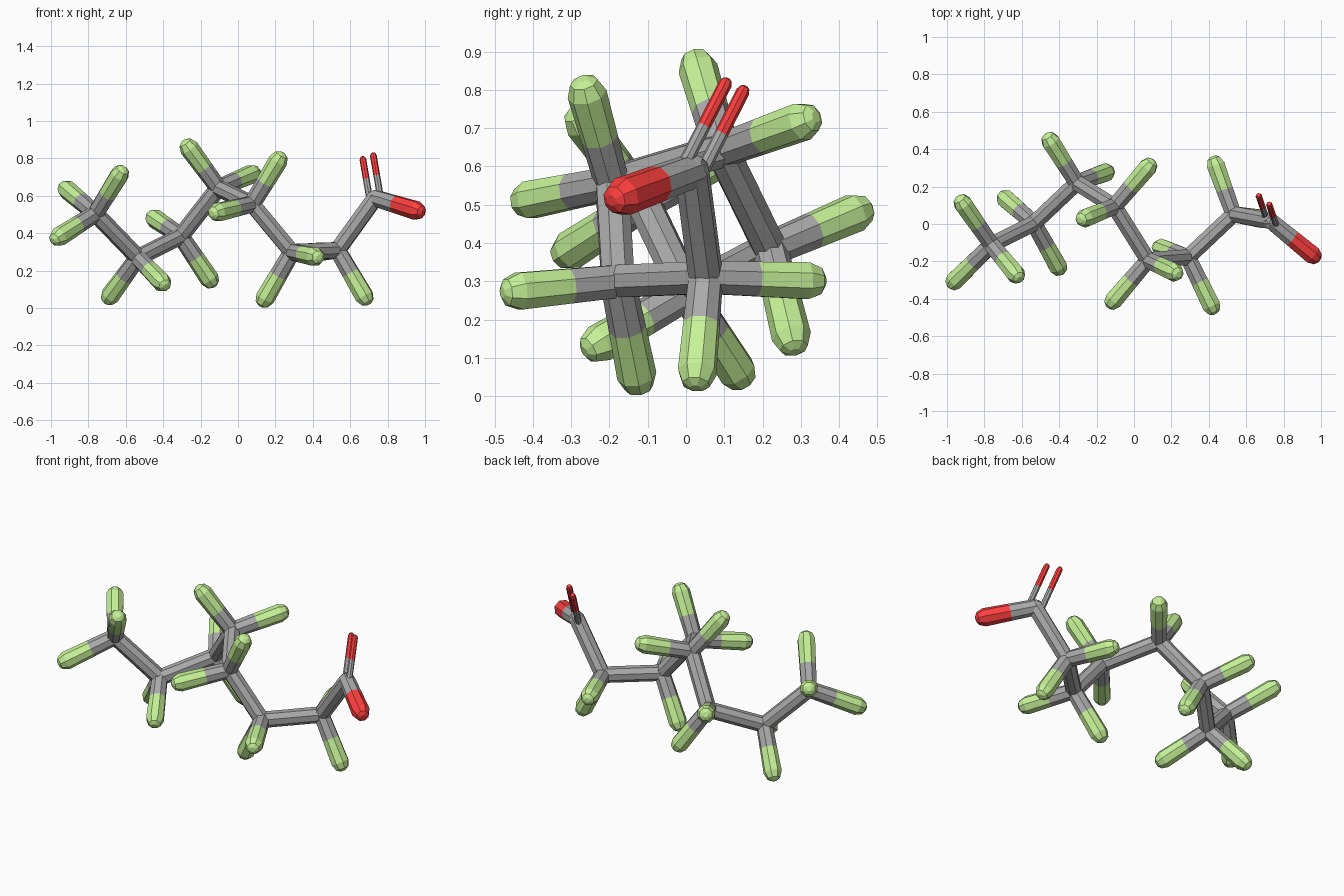
import bpy, bmesh, math
from mathutils import Vector

if "Cube" in bpy.data.objects:
    bpy.data.objects.remove(bpy.data.objects["Cube"])

SIDES = 8
R_C, R_TIP, R_THIN = 0.046, 0.052, 0.018


def material(name, rgb):
    m = bpy.data.materials.new(name)
    m.diffuse_color = (*rgb, 1)
    m.use_nodes = True
    m.node_tree.nodes["Principled BSDF"].inputs["Base Color"].default_value = m.diffuse_color
    return m


GREY = material("carbon_grey", (0.4, 0.4, 0.4))
GREEN = material("fluorine_green", (0.56, 0.88, 0.31))
RED = material("oxygen_red", (1.0, 0.05, 0.05))


def rod(name, a, b, ra, rb, mat, dome_a=False, dome_b=False):
    """Faceted rod from a to b with optional domed ends."""
    a, b = Vector(a), Vector(b)
    length = (b - a).length
    c = math.sqrt(0.5)
    profile = [(0, ra), (length, rb)]
    if dome_a:
        profile = [(-0.95 * ra, ra * 0.3), (-c * ra, ra * c)] + profile
    if dome_b:
        profile += [(length + c * rb, rb * c), (length + 0.95 * rb, rb * 0.3)]
    rot = (b - a).to_track_quat('Z', 'Y')
    bm = bmesh.new()
    rings = []
    for h, r in profile:
        ring = []
        for i in range(SIDES):
            t = math.tau * (i + 0.5) / SIDES
            ring.append(bm.verts.new(a + rot @ Vector((r * math.cos(t), r * math.sin(t), h))))
        rings.append(ring)
    for lo, hi in zip(rings, rings[1:]):
        for i in range(SIDES):
            j = (i + 1) % SIDES
            bm.faces.new((lo[i], lo[j], hi[j], hi[i]))
    if dome_a:
        bm.faces.new(rings[0][::-1])
    if dome_b:
        bm.faces.new(rings[-1])
    me = bpy.data.meshes.new(name)
    bm.to_mesh(me)
    bm.free()
    me.materials.append(mat)
    ob = bpy.data.objects.new(name, me)
    bpy.context.collection.objects.link(ob)
    return ob


def branch(name, start, tip, mat, r0=R_C, r1=R_TIP):
    """Two-colour rod: grey half at the carbon, coloured half to the tip."""
    start, tip = Vector(start), Vector(tip)
    end = tip - (tip - start).normalized() * r1 * 0.95
    mid, rm = (start + end) / 2, (r0 + r1) / 2
    rod(name + "_inner", start, mid, r0, rm, GREY, dome_a=True)
    rod(name + "_outer", mid, end, rm, r1, mat, dome_b=True)


# Carbon chain joints, each with the tips of its fluorine branches
chain = [
    ((-.762, -.11, .505), [(-.94, .145, .655), (-.61, -.295, .75), (-.99, -.335, .36)]),
    ((-.535, .003, .27), [(-.71, .155, .03), (-.385, -.265, .115)]),
    ((-.306, .22, .385), [(-.47, .48, .495), (-.125, .285, .115)]),
    ((-.105, .094, .642), [(-.29, .02, .895), (.105, .34, .73)]),
    ((.075, -.193, .556), [(.24, -.27, .83), (-.14, -.445, .505)]),
    ((.288, -.178, .30), [(.12, -.12, .01), (.435, -.48, .27)]),
    ((.532, .052, .31), [(.70, .025, .02), (.42, .362, .30)]),
    ((.733, .015, .588), []),
]

# Backbone
for i in range(len(chain) - 1):
    rod(f"backbone_rod_{i + 1}", chain[i][0], chain[i + 1][0], R_C, R_C, GREY, True, True)

# Fluorine branches
for i, (joint, tips) in enumerate(chain):
    for k, tip in enumerate(tips):
        branch(f"fluorine_rod_{i + 1}_{k + 1}", joint, tip, GREEN)

# Acid end: one thick oxygen rod and a pair of thin parallel ones
acid = Vector(chain[-1][0])
branch("oxygen_single_rod", acid, (.99, -.195, .51), RED)
offset = Vector((.028, -.023, .01))
for side, s in (("left", -1), ("right", 1)):
    branch(f"oxygen_double_rod_{side}", acid + s * offset,
           Vector((.693, .133, .82)) + s * offset, RED, R_THIN, R_THIN)
